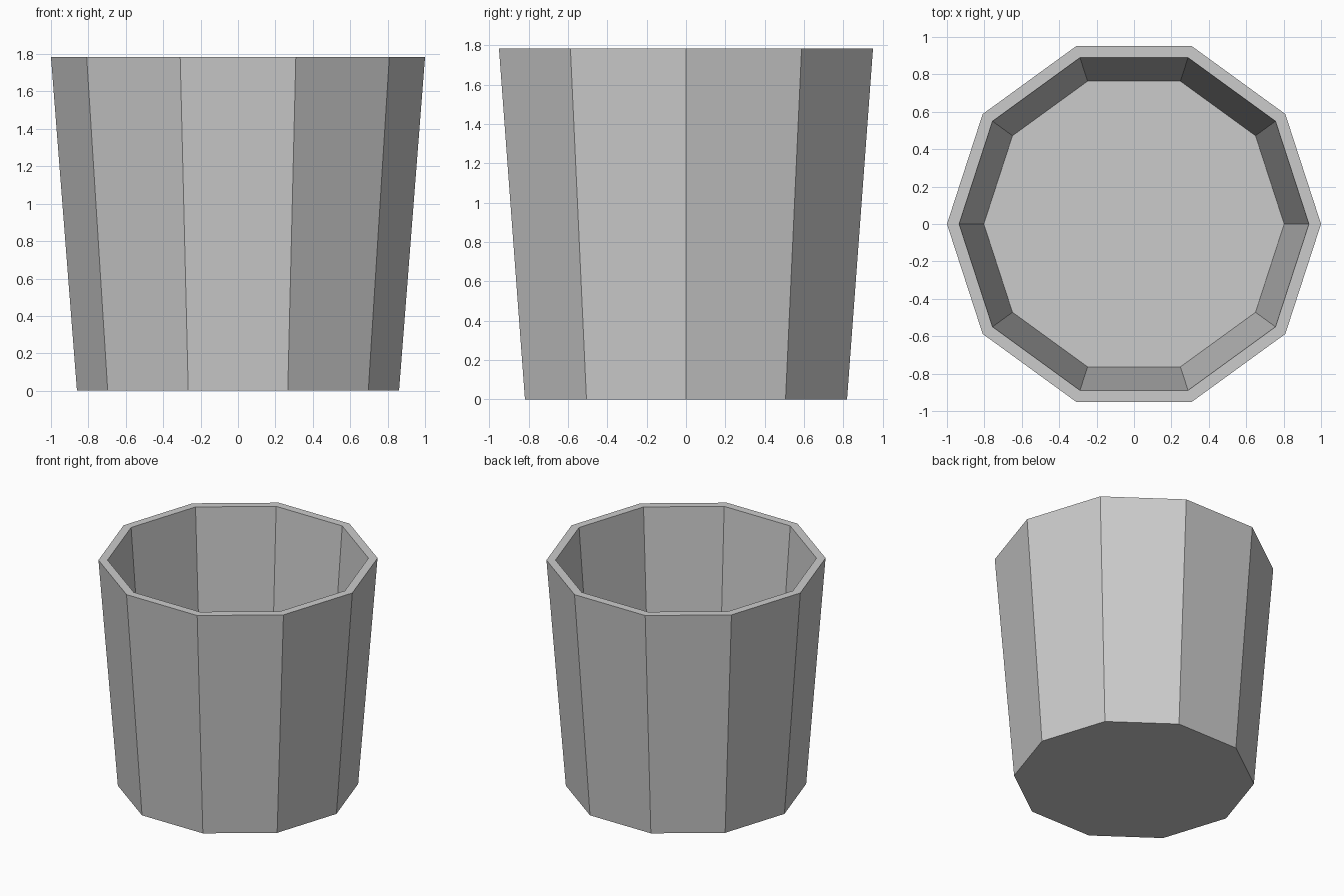
import bpy, bmesh
from math import cos, sin, tau

if "Cube" in bpy.data.objects:
    bpy.data.objects.remove(bpy.data.objects["Cube"])

SIDES = 10

# Rings (radius, height): outer base, outer rim, inner rim, inner floor
PROFILE = [(0.861, 0.0), (1.0, 1.784), (0.935, 1.784), (0.803, 0.075)]

bm = bmesh.new()
rings = [[bm.verts.new((r * cos(tau * i / SIDES), r * sin(tau * i / SIDES), z))
          for i in range(SIDES)] for r, z in PROFILE]

# Outer wall, rim and inner wall
for a, b in zip(rings, rings[1:]):
    for i in range(SIDES):
        j = (i + 1) % SIDES
        bm.faces.new((a[i], a[j], b[j], b[i]))

# Underside and inner floor
bm.faces.new(rings[0][::-1])
bm.faces.new(rings[-1])
bmesh.ops.recalc_face_normals(bm, faces=bm.faces)

mesh = bpy.data.meshes.new("tapered_cup")
bm.to_mesh(mesh)
bm.free()
cup = bpy.data.objects.new("tapered_cup", mesh)
bpy.context.collection.objects.link(cup)
